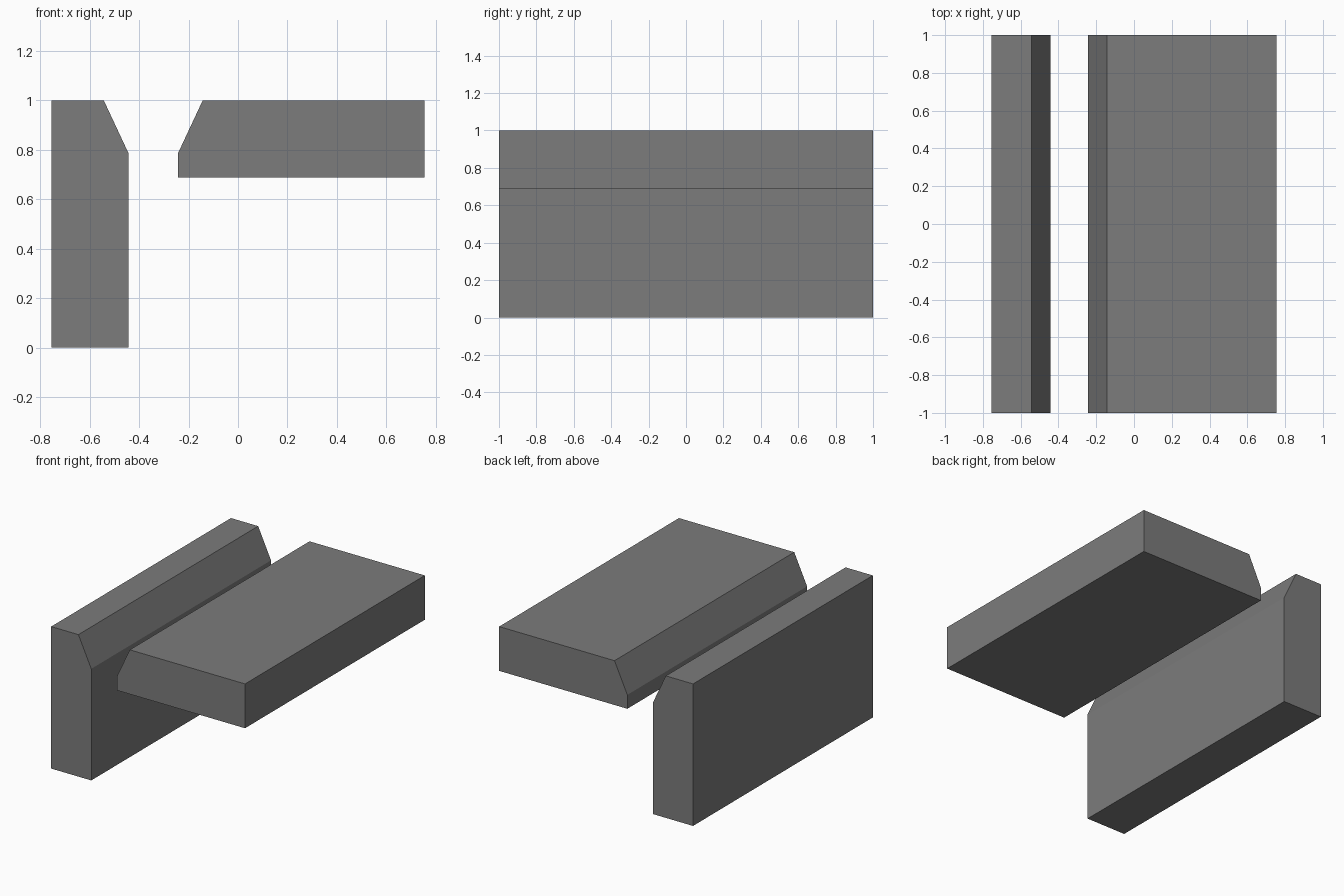
import bpy

if "Cube" in bpy.data.objects:
    bpy.data.objects.remove(bpy.data.objects["Cube"])

# One plain grey for both boards
grey = bpy.data.materials.new("mid grey")
grey.diffuse_color = (0.2, 0.2, 0.2, 1)
grey.use_nodes = True
grey.node_tree.nodes["Principled BSDF"].inputs["Base Color"].default_value = grey.diffuse_color


def extrude_profile(name, profile, half_length=1.0):
    """Prism along y from an x-z profile listed counter-clockwise seen from the front."""
    n = len(profile)
    verts = [(x, y, z) for y in (-half_length, half_length) for x, z in profile]
    faces = [tuple(range(n)), tuple(reversed(range(n, 2 * n)))]
    faces += [(i, i + n, (i + 1) % n + n, (i + 1) % n) for i in range(n)]
    mesh = bpy.data.meshes.new(name)
    mesh.from_pydata(verts, [], faces)
    mesh.materials.append(grey)
    obj = bpy.data.objects.new(name, mesh)
    bpy.context.collection.objects.link(obj)
    return obj


bevel_z = 0.786   # height where both bevels begin
bevel_w = 0.1     # horizontal width of the bevels

# Upright board, bevelled on its inner top edge
extrude_profile("upright_board", [
    (-0.755, 0), (-0.443, 0), (-0.443, bevel_z),
    (-0.443 - bevel_w, 1), (-0.755, 1)])

# Flat board, bevelled on the edge facing the upright
extrude_profile("flat_board", [
    (-0.243, 0.688), (0.755, 0.688), (0.755, 1),
    (-0.243 + bevel_w, 1), (-0.243, bevel_z)])
